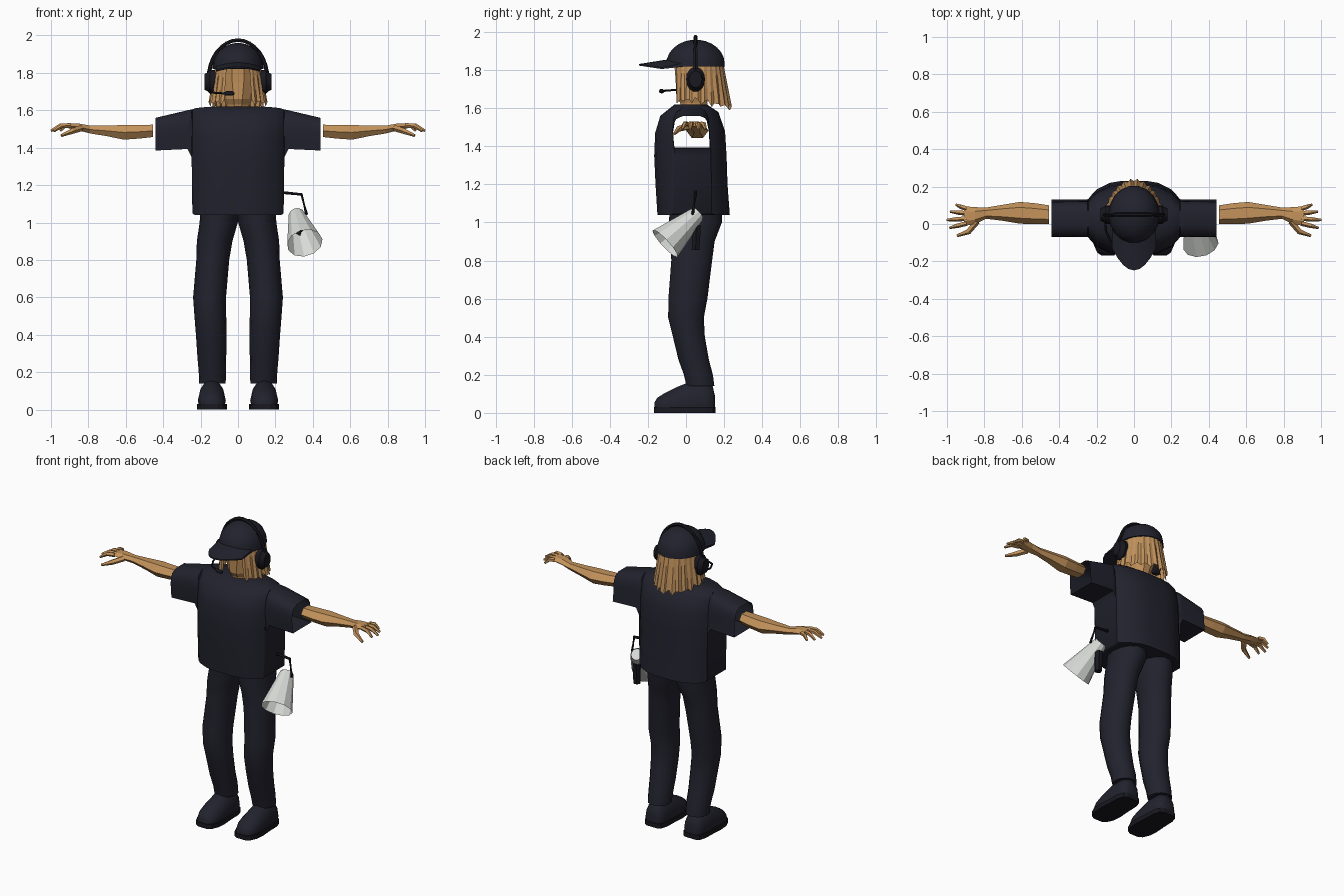
import bpy, bmesh, math
from mathutils import Vector as V

if "Cube" in bpy.data.objects:
    bpy.data.objects.remove(bpy.data.objects["Cube"])


def material(name, color):
    m = bpy.data.materials.new(name)
    m.use_nodes = True
    m.diffuse_color = (*color, 1)
    bsdf = next(n for n in m.node_tree.nodes if n.type == 'BSDF_PRINCIPLED')
    bsdf.inputs["Base Color"].default_value = (*color, 1)
    bsdf.inputs["Roughness"].default_value = 0.9
    return m


navy = material("navy cloth", (0.016, 0.016, 0.027))
black = material("black plastic", (0.009, 0.009, 0.014))
tan = material("tan skin", (0.55, 0.29, 0.105))
hair_tan = material("tan hair", (0.52, 0.28, 0.105))
pale = material("pale grey metal", (0.68, 0.70, 0.67))


def finish(name, bm, mat, smooth=None, mirror=False):
    bmesh.ops.recalc_face_normals(bm, faces=bm.faces)
    me = bpy.data.meshes.new(name)
    bm.to_mesh(me)
    bm.free()
    me.materials.append(mat)
    if smooth:
        for p in me.polygons:
            p.use_smooth = True
        me.set_sharp_from_angle(angle=math.radians(smooth))
    ob = bpy.data.objects.new(name, me)
    bpy.context.scene.collection.objects.link(ob)
    if mirror:
        ob.modifiers.new("mirror", 'MIRROR').use_mirror_merge = False
    return ob


def loft(name, rings, mat, caps=True, closed=True, **kw):
    """Skin a row of point rings."""
    bm = bmesh.new()
    rows = [[bm.verts.new(p) for p in r] for r in rings]
    n = len(rows[0])
    for a, b in zip(rows, rows[1:]):
        for i in range(n if closed else n - 1):
            j = (i + 1) % n
            bm.faces.new((a[i], a[j], b[j], b[i]))
    if caps:
        bm.faces.new(rows[0])
        bm.faces.new(rows[-1])
    return finish(name, bm, mat, **kw)


def ring(c, u, v, n):
    """Ellipse around c with half axes u and v."""
    return [V(c) + V(u) * math.cos(2 * math.pi * i / n) + V(v) * math.sin(2 * math.pi * i / n)
            for i in range(n)]


def tube(name, pts, radii, mat, n=6, caps=True, **kw):
    """Round tube along a path with a radius at each point."""
    pts = [V(p) for p in pts]
    rings = []
    for i, p in enumerate(pts):
        d = (pts[min(i + 1, len(pts) - 1)] - pts[max(i - 1, 0)]).normalized()
        u = d.cross(V((0, 0, 1)) if abs(d.z) < 0.8 else V((0, 1, 0))).normalized()
        rings.append(ring(p, u * radii[i], d.cross(u) * radii[i], n))
    return loft(name, rings, mat, caps=caps, **kw)


# Shirt: one hollow shell skinned from cuff to cuff, side profile (y, z)
profile = [(-.15, 1.04), (-.16, 1.2), (-.167, 1.35), (-.162, 1.47), (-.135, 1.56), (-.06, 1.62),
           (.11, 1.62), (.17, 1.58), (.205, 1.48), (.213, 1.35), (.218, 1.2), (.23, 1.04)]
# x, depth factor, top, bottom
half = [(.07, 1, 1.62, 1.04), (.13, .95, 1.62, 1.04), (.2, .77, 1.615, 1.04), (.232, .6, 1.61, 1.04),
        (.244, .52, 1.605, 1.05), (.248, .51, 1.605, 1.35), (.27, .51, 1.6, 1.393),
        (.44, .5, 1.56, 1.385)]
sections = [(-x, f, t, b) for x, f, t, b in reversed(half)] + half
loft("shirt", [[V((x, .03 + (y - .03) * f, b + (z - 1.04) / .58 * (t - b))) for y, z in profile]
               for x, f, t, b in sections], navy, caps=False, smooth=50)

# Trouser legs: x centre, half width, y centre, half depth, z
leg = [(.1, .1, .05, .14, 1.12), (.103, .102, .05, .142, 1.0), (.125, .095, .035, .118, .9),
       (.135, .088, .03, .11, .8), (.152, .088, .01, .105, .6), (.148, .085, 0, .096, .5),
       (.143, .082, .015, .086, .4), (.14, .077, .04, .082, .28), (.137, .073, .065, .078, .2),
       (.137, .071, .076, .075, .14)]
loft("trouser_leg", [ring((x, y, z), (w, 0, 0), (0, d, 0), 14) for x, w, y, d, z in leg],
     navy, smooth=60, mirror=True)

# Shoes: y, half width, height
shoe = [(-.166, .03, .055), (-.15, .053, .08), (-.11, .07, .105), (-.05, .075, .135),
        (.02, .07, .163), (.1, .068, .163), (.14, .055, .14), (.152, .035, .09)]
upper = []
for y, w, h in shoe:
    upper.append([V((p.x, y, max(p.z, .005)))
                  for p in ring((.14, y, h * .35), (w, 0, 0), (0, 0, h * .65), 12)])
loft("shoe", upper, navy, smooth=50, mirror=True)
outline = [(.14 + w * 1.07, y * 1.02) for y, w, h in shoe]
outline += [(.14 - w * 1.07, y * 1.02) for y, w, h in reversed(shoe)]
loft("shoe_sole", [[V((x, y, z)) for x, y in outline] for z in (0, .03)], black, mirror=True)

# Arms and palms: x, y centre, half depth, z centre, half height
arm = [(.455, .05, .05, 1.49, .038), (.53, .055, .056, 1.485, .042), (.61, .06, .058, 1.482, .045),
       (.7, .06, .043, 1.49, .033), (.79, .058, .03, 1.497, .024), (.85, .045, .045, 1.51, .022),
       (.91, .042, .053, 1.517, .014)]
loft("arm", [ring((x, y, z), (0, d, 0), (0, 0, h), 6) for x, y, d, z, h in arm], tan, mirror=True)

# Fingers: base y, tip x, tip y
for label, y0, x1, y1 in (("little", .083, .95, .103), ("ring", .058, .982, .067),
                          ("middle", .03, 1.0, .022), ("index", .004, .985, -.02)):
    tube(label + "_finger", [(.895, y0, 1.518), ((.9 + x1) / 2, (y0 + y1) / 2, 1.517), (x1, y1, 1.49)],
         (.014, .013, .007), tan, n=5, mirror=True)
tube("thumb", [(.84, .015, 1.505), (.885, -.04, 1.49), (.945, -.062, 1.465)],
     (.018, .016, .008), tan, n=5, mirror=True)

# Head and neck: z, half width, y centre, half depth
head = [(1.56, .06, .05, .07), (1.63, .065, .04, .075), (1.66, .075, .035, .09),
        (1.75, .1, .05, .11), (1.86, .11, .055, .125)]
loft("head", [ring((0, y, z), (w, 0, 0), (0, d, 0), 10) for z, w, y, d in head], tan)

# Hair: pleated locks wrapped around the head, ragged at the bottom
locks = 44
rows = []
for t in (0, .35, .7, 1):
    row = []
    for i in range(locks + 1):
        a = math.radians(-60 + 300 * i / locks)
        back = max(0, math.sin(a))
        fold = 1 + (.05 * (i % 2) - .02) * (.4 + t)
        low = 1.645 - .035 * back - .022 * (i % 3 == 1) + .012 * (i % 4 == 0)
        row.append(V(((.118 + .033 * t) * fold * math.cos(a),
                      .06 + (.13 + .045 * t * back) * fold * math.sin(a),
                      1.86 + (low - 1.86) * t)))
    rows.append(row)
loft("hair", rows, hair_tan, caps=False, closed=False)

# Cap dome and brim
dome = []
for i in range(7):
    a = math.radians(14 * i)
    r = max(math.cos(a), .02)
    dome.append(ring((0, .05, 1.835 + .125 * math.sin(a)), (.135 * r, 0, 0), (0, .155 * r, 0), 18))
dome.insert(0, ring((0, .05, 1.82), (.137, 0, 0), (0, .156, 0), 18))
loft("cap_dome", dome, navy, smooth=50)
brim = []
for i in range(9):
    t = i / 4 - 1
    drop = .018 * t * t
    yi, yo = -.085 + .09 * t * t, -.248 + .12 * t ** 2
    brim.append([V((.118 * t, yi, 1.858 - drop)), V((.118 * t, yo, 1.832 - drop)),
                 V((.118 * t, yo, 1.824 - drop)), V((.118 * t, yi, 1.838 - drop))])
loft("cap_brim", brim, navy, smooth=40)

# Headset: band, ear cups, microphone boom
arc = [math.radians(180 * i / 16) for i in range(17)]
band = [(.158 * math.cos(a), .05, 1.76 + .215 * math.sin(a)) for a in arc]
tube("headset_band", band, [.011] * 17, black, smooth=50)
cup = [(.115, .046, .058), (.125, .05, .066), (.15, .05, .066), (.162, .04, .052), (.178, .034, .044)]
loft("ear_cup", [ring((x, .05, 1.752), (0, d, 0), (0, 0, h), 14) for x, d, h in cup],
     black, smooth=35, mirror=True)
tube("microphone_boom", [(-.155, .04, 1.71), (-.15, -.04, 1.697), (-.12, -.1, 1.693), (-.07, -.125, 1.69)],
     [.006] * 4, black)
tube("microphone", [(-.075, -.123, 1.69), (-.065, -.126, 1.69), (-.03, -.13, 1.69), (-.02, -.13, 1.69)],
     (.006, .012, .012, .006), black, n=8, smooth=50)

# Megaphone: open horn, rear body, grip and carrying strap
rear, front = V((.312, .06, 1.045)), V((.357, -.11, .89))
axis = (front - rear).normalized()
tube("horn", [rear, front], (.042, .097), pale, n=11, caps=False)
tube("horn_rear", [rear - axis * .008, rear + axis * .012], (.036, .042), pale, n=11)
tube("horn_driver", [rear + axis * .02, rear + axis * .13], (.022, .014), black, n=8)
grip = rear + V((.008, -.005, -.06))
tube("megaphone_grip", [grip, grip + V((0, -.005, -.13))], (.027, .023), black, n=6)
tube("megaphone_strap", [(.22, .05, 1.162), (.34, .05, 1.15), (.366, .035, 1.045), (.33, .035, 1.03)],
     [.009] * 4, black)
